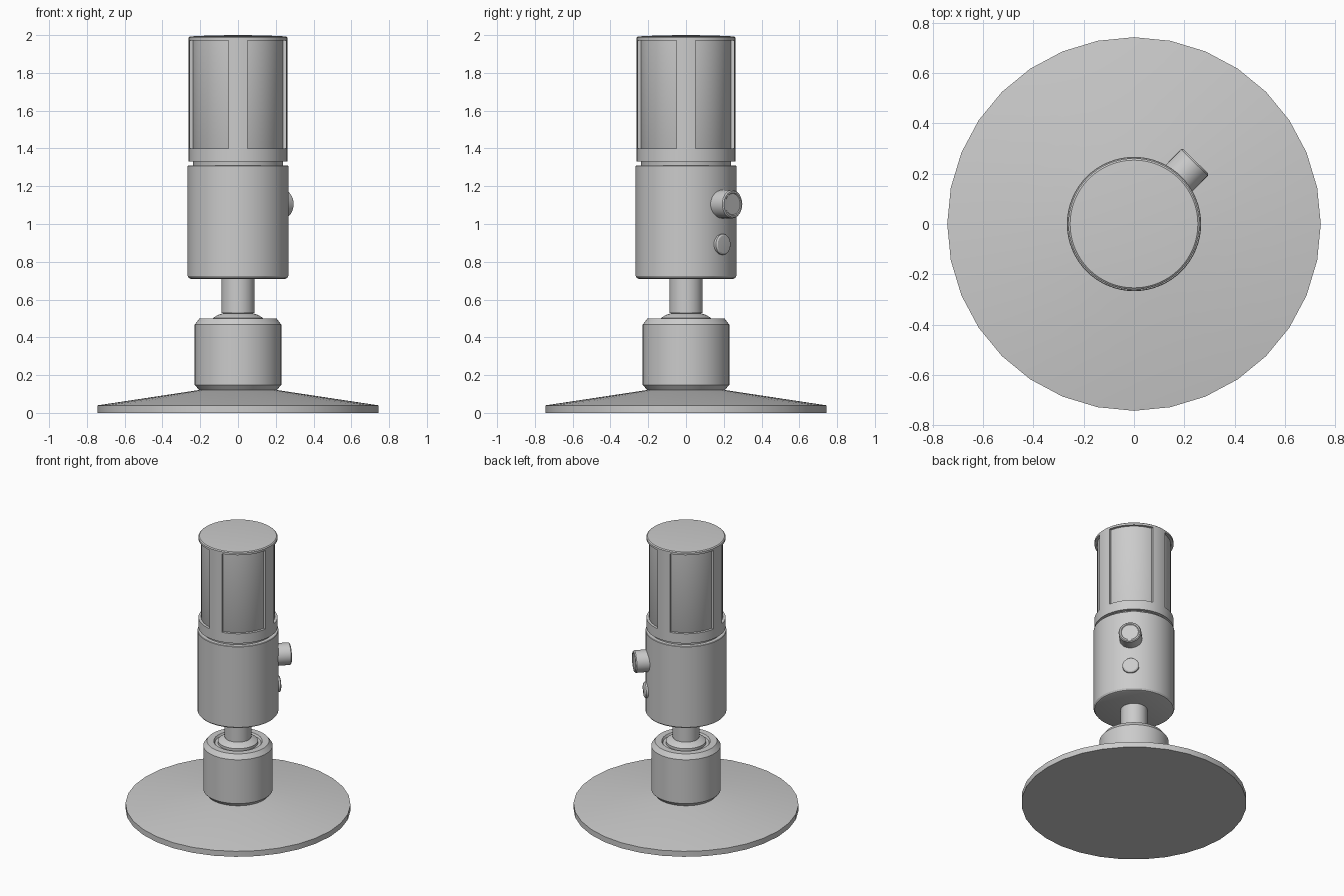
import bpy, bmesh
from math import pi, sin, cos, radians
from mathutils import Matrix

if "Cube" in bpy.data.objects:
    bpy.data.objects.remove(bpy.data.objects["Cube"])


def finish(name, bm, angle=30):
    bmesh.ops.remove_doubles(bm, verts=bm.verts, dist=1e-5)
    bmesh.ops.recalc_face_normals(bm, faces=bm.faces)
    mesh = bpy.data.meshes.new(name)
    bm.to_mesh(mesh)
    bm.free()
    ob = bpy.data.objects.new(name, mesh)
    bpy.context.collection.objects.link(ob)
    bpy.ops.object.select_all(action='DESELECT')
    ob.select_set(True)
    bpy.context.view_layer.objects.active = ob
    bpy.ops.object.shade_smooth_by_angle(angle=radians(angle))
    return ob


def lathe(name, profile, sides=64, matrix=None):
    """Spin (radius, height) points around z."""
    bm = bmesh.new()
    vs = [bm.verts.new((r, 0, z)) for r, z in profile]
    es = [bm.edges.new(p) for p in zip(vs, vs[1:])]
    bmesh.ops.spin(bm, geom=vs + es, cent=(0, 0, 0), axis=(0, 0, 1),
                   angle=2 * pi, steps=sides, use_duplicate=False)
    if matrix:
        bmesh.ops.transform(bm, matrix=matrix, verts=bm.verts)
    return finish(name, bm)


def sector(name, centre, half, r0, r1, z0, z1, steps=4):
    """Curved bar: a slice of a tube."""
    bm = bmesh.new()
    a = [centre - half + 2 * half * i / steps for i in range(steps + 1)]
    ring = [(r1 * cos(t), r1 * sin(t), z0) for t in a]
    ring += [(r0 * cos(t), r0 * sin(t), z0) for t in reversed(a)]
    face = bm.faces.new([bm.verts.new(p) for p in ring])
    ext = bmesh.ops.extrude_face_region(bm, geom=[face])
    top = [v for v in ext['geom'] if isinstance(v, bmesh.types.BMVert)]
    bmesh.ops.translate(bm, vec=(0, 0, z1 - z0), verts=top)
    return finish(name, bm)


# Stand
lathe("base_plate", [(0, 0), (0.743, 0), (0.743, 0.04), (0.2, 0.122), (0, 0.122)], 32)
lathe("stand_collar", [(0, 0.115), (0.2, 0.115), (0.229, 0.148), (0.229, 0.467),
                       (0.205, 0.499), (0.16, 0.499), (0.152, 0.485), (0, 0.485)])
lathe("pivot_dome", [(0, 0.48), (0.132, 0.48), (0.132, 0.503), (0.105, 0.519),
                     (0.07, 0.53), (0, 0.534)])
lathe("stem", [(0, 0.5), (0.088, 0.53), (0.088, 0.72), (0, 0.72)])

# Body
lathe("body", [(0, 0.71), (0.25, 0.71), (0.26, 0.714), (0.267, 0.725),
               (0.267, 1.307), (0.264, 1.31), (0, 1.31)])

# Head: recessed core, lower ring, cap and four bars
lathe("grille_core", [(0, 1.3), (0.238, 1.3), (0.238, 1.35), (0.243, 1.36),
                      (0.243, 1.98), (0, 1.98)])
lathe("head_ring", [(0.23, 1.33), (0.261, 1.33), (0.261, 1.4), (0.235, 1.4), (0.23, 1.33)])
lathe("head_cap", [(0, 1.972), (0.261, 1.972), (0.261, 1.987), (0.254, 1.993),
                   (0.2, 1.996), (0.1, 1.999), (0, 2.0)])
for i in range(4):
    sector(f"head_bar_{i + 1}", i * pi / 2, radians(11.25), 0.235, 0.261, 1.395, 1.977)

# Knob and button on the +x +y side
def outward(z):
    return (Matrix.Translation((0, 0, z)) @ Matrix.Rotation(radians(45.5), 4, 'Z')
            @ Matrix.Rotation(pi / 2, 4, 'Y'))


lathe("volume_knob", [(0, 0.23), (0.075, 0.23), (0.075, 0.343), (0.069, 0.35),
                      (0.06, 0.35), (0.056, 0.346), (0, 0.346)], 32, outward(1.105))
lathe("mute_button", [(0, 0.24), (0.055, 0.24), (0.055, 0.276), (0.047, 0.282),
                      (0, 0.286)], 32, outward(0.892))
